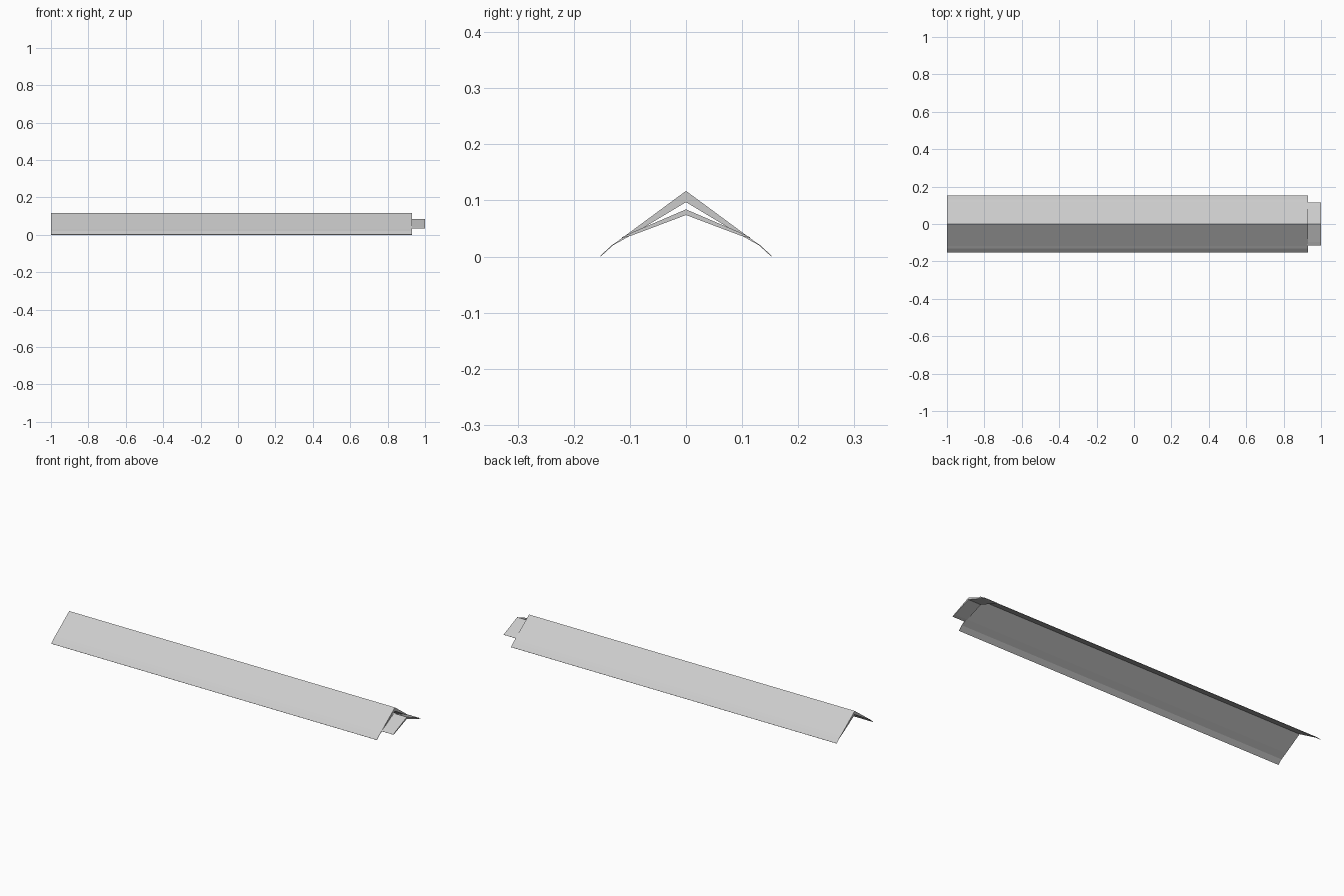
import bpy

if "Cube" in bpy.data.objects:
    bpy.data.objects.remove(bpy.data.objects["Cube"])

# Single flat grey
grey = bpy.data.materials.new("light_grey")
grey.diffuse_color = (0.6, 0.6, 0.6, 1)
grey.use_nodes = True
grey.node_tree.nodes["Principled BSDF"].inputs["Base Color"].default_value = grey.diffuse_color


def chevron(name, outer, inner, x0, x1):
    """Extrude a mirrored chevron section along x; points run ridge to tip."""
    top = [(-y, z) for y, z in reversed(outer)] + outer[1:]
    under = list(reversed(inner)) + [(-y, z) for y, z in inner[1:]]
    ring = top + under
    n, m = len(ring), len(outer)
    verts = [(x, y, z) for x in (x0, x1) for y, z in ring]
    faces = [(i, i + n, (i + 1) % n + n, (i + 1) % n) for i in range(n)]
    # End caps: quads between matching outer and inner points
    t = len(top)
    for i in range(t - 1):
        a, b = i, i + 1
        c, d = (n - 1 - b + 1) - 1, (n - 1 - a + 1) - 1
        faces.append((a, b, c, d))
        faces.append((a + n, d + n, c + n, b + n))
    mesh = bpy.data.meshes.new(name)
    mesh.from_pydata(verts, [], faces)
    mesh.materials.append(grey)
    obj = bpy.data.objects.new(name, mesh)
    bpy.context.collection.objects.link(obj)
    return obj


# Long angled cover, thickest at the ridge and thinning to the edges
chevron("ridge_cover",
        [(0, 0.117), (0.118, 0.030), (0.132, 0.0205), (0.153, 0.001)],
        [(0, 0.097), (0.098, 0.038), (0.130, 0.020), (0.152, 0.0)],
        -1.0, 0.93)

# Shallower joining tongue sticking out of one end
chevron("joining_tongue",
        [(0, 0.084), (0.096, 0.043), (0.115, 0.034)],
        [(0, 0.074), (0.098, 0.037), (0.114, 0.033)],
        0.925, 1.0)
